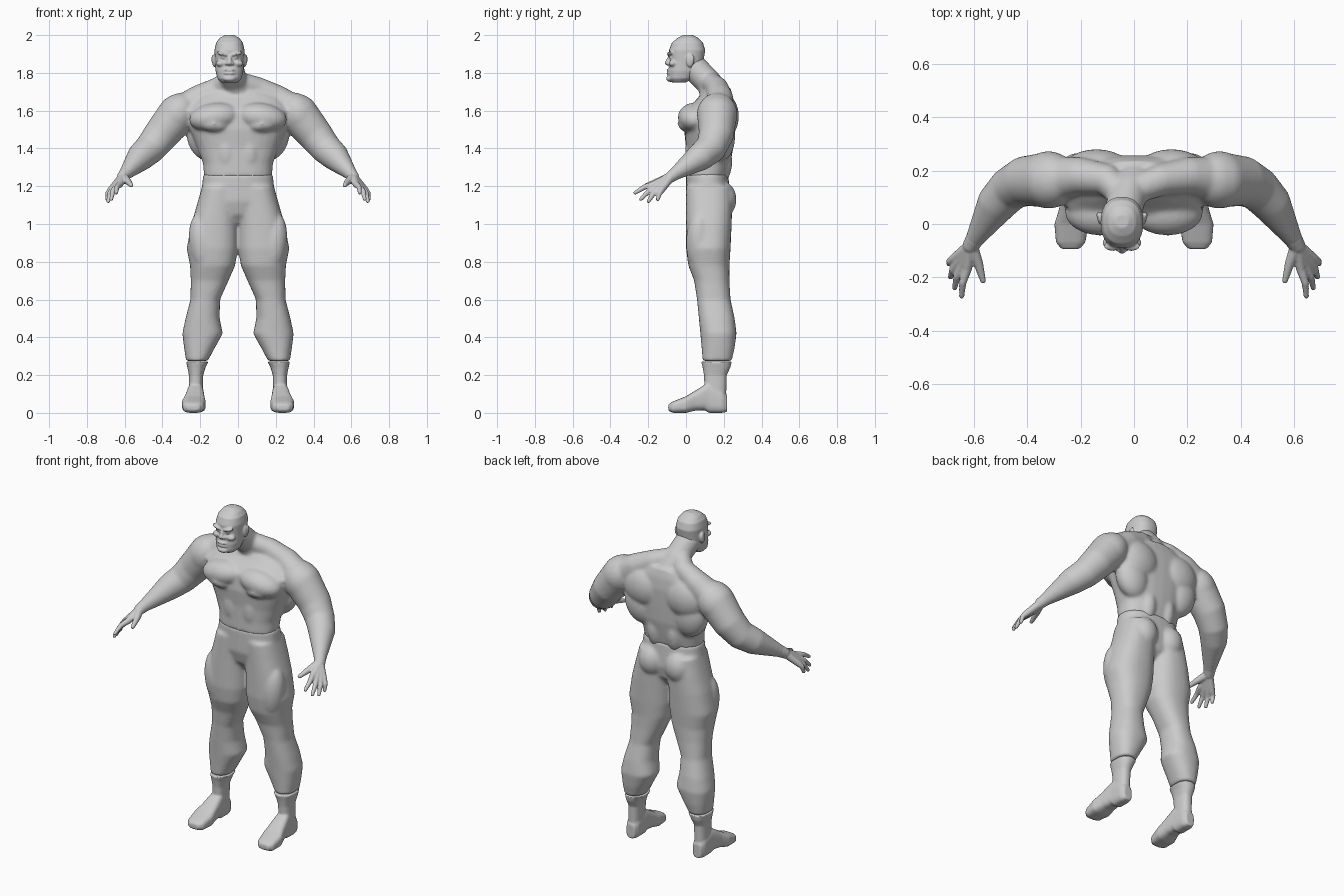
import bpy, bmesh, math
from mathutils import Vector, Matrix

if "Cube" in bpy.data.objects:
    bpy.data.objects.remove(bpy.data.objects["Cube"], do_unlink=True)

COLOUR = (.6, .6, .6, 1)
grey = bpy.data.materials.new("clay grey")
grey.use_nodes = True
grey.diffuse_color = COLOUR
grey.node_tree.nodes["Principled BSDF"].inputs["Base Color"].default_value = COLOUR
SIDES = 28
ANGLES = [math.tau * i / SIDES for i in range(SIDES)]


def rounded(value, power):
    """Squash a sine or cosine so that an ellipse becomes slightly boxy."""
    return math.copysign(abs(value) ** power, value)


def skin(bm, rings):
    """Join rings of points into a closed tube."""
    loops = [[bm.verts.new(point) for point in ring] for ring in rings]
    for lower, upper in zip(loops, loops[1:]):
        for i in range(SIDES):
            j = (i + 1) % SIDES
            bm.faces.new((lower[i], lower[j], upper[j], upper[i]))
    bm.faces.new(loops[0])
    bm.faces.new(loops[-1])


def level(height, inner, outer, front, back, side=1, power=.85):
    """Horizontal cross-section of a body part."""
    middle, half = (inner + outer) / 2, (outer - inner) / 2
    centre, depth = (front + back) / 2, (back - front) / 2
    return [(side * (middle + half * rounded(math.cos(a), power)),
             centre + depth * rounded(math.sin(a), power), height) for a in ANGLES]


def wide_level(height, half, front, back, middle=0):
    """Horizontal cross-section that is the same on both sides."""
    return level(height, middle - half, middle + half, front, back)


def upright(along, half, bottom, top, middle, side):
    """Upright cross-section of a foot."""
    centre, rise = (bottom + top) / 2, (top - bottom) / 2
    return [(side * (middle + half * rounded(math.cos(a), .65)), along,
             centre + rise * rounded(math.sin(a), .65)) for a in ANGLES]


def ball(bm, at, size, side=1, tilt=0):
    """Ellipsoid muscle, tilted about the front-to-back axis."""
    place = Matrix.Translation((side * at[0], at[1], at[2]))
    turn = Matrix.Rotation(side * tilt, 4, "Y")
    bmesh.ops.create_uvsphere(bm, u_segments=24, v_segments=16, radius=1,
                              matrix=place @ turn @ Matrix.Diagonal((*size, 1)))


def limb(bm, joints, radii, side=1):
    """Round tapered limb through the joints, with domed ends."""
    points = [Vector((side * x, y, z)) for x, y, z in joints]
    rings = []
    for i, (point, radius) in enumerate(zip(points, radii)):
        before, after = points[max(i - 1, 0)], points[min(i + 1, len(points) - 1)]
        along = (after - before).normalized()
        across = along.orthogonal() if i == 0 else across - along * across.dot(along)
        across.normalize()
        other = along.cross(across)
        rings.append([point + (across * math.cos(a) + other * math.sin(a)) * radius for a in ANGLES])
    skin(bm, rings)
    for end in (0, -1):
        ball(bm, at=points[end], size=[radii[end]] * 3)


def finish(bm, name, voxel, smooth):
    """Fuse the overlapping volumes into one smooth surface."""
    bmesh.ops.recalc_face_normals(bm, faces=bm.faces)
    mesh = bpy.data.meshes.new(name)
    bm.to_mesh(mesh)
    bm.free()
    mesh.materials.append(grey)
    part = bpy.data.objects.new(name, mesh)
    bpy.context.collection.objects.link(part)
    bpy.ops.object.select_all(action="DESELECT")
    bpy.context.view_layer.objects.active = part
    part.select_set(True)
    fuse = part.modifiers.new("fuse", "REMESH")
    fuse.mode = "VOXEL"
    fuse.voxel_size = voxel
    soften = part.modifiers.new("soften", "SMOOTH")
    soften.factor = .5
    soften.iterations = smooth
    for modifier in ("fuse", "soften"):
        bpy.ops.object.modifier_apply(modifier=modifier)
    bpy.ops.object.shade_smooth()


# landmarks shared by neighbouring parts
HEAD_MIDDLE = -.045
skull_base = Vector((HEAD_MIDDLE, .03, 1.84))
neck = Vector((-.02, .12, 1.75))
neck_root = Vector((0, .17, 1.66))
shoulder = Vector((.32, .165, 1.58))
upper_arm = Vector((.41, .16, 1.47))
elbow = Vector((.465, .13, 1.4))
forearm = Vector((.515, .075, 1.355))
wrist = Vector((.595, -.055, 1.268))
palm = Vector((.61, -.08, 1.25))

# torso with neck and arms
bm = bmesh.new()
skin(bm, [wide_level(height=1.25, half=.18, front=0, back=.22),
          wide_level(height=1.32, half=.185, front=0, back=.235),
          wide_level(height=1.4, half=.215, front=0, back=.25),
          wide_level(height=1.5, half=.255, front=-.01, back=.255),
          wide_level(height=1.6, half=.28, front=0, back=.258),
          wide_level(height=1.67, half=.23, front=.065, back=.25),
          wide_level(height=1.72, half=.13, front=.1, back=.235)])
limb(bm, joints=(skull_base, neck, neck_root), radii=(.072, .07, .08))
for side in (1, -1):
    # trapezius
    collar = Vector((HEAD_MIDDLE * side, .11, 1.77))
    limb(bm, (collar, (.1, .165, 1.72), (.2, .18, 1.67), shoulder), radii=(.05, .06, .07, .09), side=side)
    # chest and belly
    ball(bm, at=(.125, .045, 1.565), size=(.135, .088, .075), side=side, tilt=.15)
    ball(bm, at=(.13, .02, 1.525), size=(.08, .06, .04), side=side, tilt=-.1)
    ball(bm, at=(.13, -.036, 1.53), size=(.01, .012, .01), side=side)
    ball(bm, at=(.06, .05, 1.38), size=(.06, .055, .12), side=side)
    # upper back, flank and lower back
    ball(bm, at=(.14, .2, 1.57), size=(.13, .08, .12), side=side)
    ball(bm, at=(.17, .185, 1.46), size=(.1, .075, .13), side=side, tilt=.3)
    ball(bm, at=(.065, .18, 1.33), size=(.055, .065, .12), side=side)
    # shoulder and arm
    ball(bm, at=shoulder, size=(.1, .108, .12), side=side, tilt=-.6)
    limb(bm, joints=(shoulder, upper_arm, elbow, forearm, wrist, palm),
         radii=(.105, .093, .083, .075, .036, .03), side=side)
finish(bm, "torso", voxel=.009, smooth=8)

# hands
index_knuckle, little_knuckle = Vector((.625, -.17, 1.21)), Vector((.674, -.13, 1.18))
index_tip, little_tip = Vector((.645, -.27, 1.165)), Vector((.692, -.15, 1.13))
reach, curl = Vector((.012, -.01, -.025)), Vector((.006, 0, .008))
for side, word in ((1, "left"), (-1, "right")):
    bm = bmesh.new()
    limb(bm, joints=(wrist, palm), radii=(.035, .031), side=side)
    for finger in range(4):
        share = finger / 3
        knuckle = index_knuckle.lerp(little_knuckle, share)
        tip = index_tip.lerp(little_tip, share) + reach * math.sin(math.pi * share)
        middle = knuckle.lerp(tip, .5) + curl
        limb(bm, joints=(palm, knuckle, middle, tip), radii=(.024, .018, .014, .01), side=side)
    limb(bm, joints=(palm, (.582, -.15, 1.225), (.565, -.212, 1.205)), radii=(.026, .018, .011), side=side)
    finish(bm, word + "_hand", voxel=.005, smooth=3)

# head
bm = bmesh.new()
skin(bm, [wide_level(height=1.75, half=.045, front=-.075, back=0, middle=HEAD_MIDDLE),
          wide_level(height=1.77, half=.064, front=-.092, back=.04, middle=HEAD_MIDDLE),
          wide_level(height=1.81, half=.074, front=-.094, back=.075, middle=HEAD_MIDDLE),
          wide_level(height=1.86, half=.077, front=-.086, back=.092, middle=HEAD_MIDDLE),
          wide_level(height=1.92, half=.08, front=-.09, back=.102, middle=HEAD_MIDDLE),
          wide_level(height=1.96, half=.071, front=-.075, back=.09, middle=HEAD_MIDDLE),
          wide_level(height=1.985, half=.052, front=-.045, back=.065, middle=HEAD_MIDDLE),
          wide_level(height=2, half=.025, front=-.015, back=.035, middle=HEAD_MIDDLE)])
# nose, lips and chin
limb(bm, joints=((HEAD_MIDDLE, -.084, 1.89), (HEAD_MIDDLE, -.098, 1.853)), radii=(.009, .014))
for lip in (1.815, 1.798):
    ball(bm, at=(HEAD_MIDDLE, -.09, lip), size=(.03, .014, .007))
ball(bm, at=(HEAD_MIDDLE, -.08, 1.77), size=(.035, .025, .018))
for side in (1, -1):
    # brow, cheek, nostril, eye and ear
    ball(bm, at=(HEAD_MIDDLE + side * .035, -.083, 1.9), size=(.034, .018, .01), tilt=-side / 4)
    ball(bm, at=(HEAD_MIDDLE + side * .045, -.07, 1.85), size=(.028, .022, .018))
    ball(bm, at=(HEAD_MIDDLE + side * .014, -.092, 1.85), size=(.011, .012, .009))
    ball(bm, at=(HEAD_MIDDLE + side * .033, -.08, 1.88), size=(.012, .01, .007))
    ball(bm, at=(HEAD_MIDDLE + side * .082, .022, 1.865), size=(.01, .022, .034))
    ball(bm, at=(HEAD_MIDDLE + side * .087, .033, 1.872), size=(.009, .012, .025))
finish(bm, "head", voxel=.005, smooth=3)

# trousers
bm = bmesh.new()
skin(bm, [wide_level(height=1.265, half=.184, front=0, back=.224),
          wide_level(height=1.12, half=.2, front=0, back=.235),
          wide_level(height=1.05, half=.15, front=.02, back=.22),
          wide_level(height=1, half=.06, front=.06, back=.18)])
for side in (1, -1):
    skin(bm, [level(height=1.2, inner=0, outer=.19, front=0, back=.24, side=side),
              level(height=1.1, inner=0, outer=.218, front=0, back=.245, side=side),
              level(height=1, inner=0, outer=.247, front=0, back=.242, side=side),
              level(height=.87, inner=0, outer=.272, front=0, back=.236, side=side),
              level(height=.78, inner=.015, outer=.254, front=.012, back=.23, side=side),
              level(height=.7, inner=.05, outer=.25, front=.043, back=.23, side=side),
              level(height=.6, inner=.095, outer=.252, front=.058, back=.236, side=side),
              level(height=.5, inner=.097, outer=.278, front=.068, back=.258, side=side),
              level(height=.42, inner=.08, outer=.295, front=.076, back=.268, side=side),
              level(height=.34, inner=.125, outer=.285, front=.083, back=.257, side=side),
              level(height=.275, inner=.16, outer=.275, front=.088, back=.242, side=side)])
    # buttock, thigh and knee
    ball(bm, at=(.09, .18, 1.13), size=(.085, .088, .1), side=side)
    ball(bm, at=(.19, .07, .9), size=(.07, .07, .16), side=side, tilt=.1)
    ball(bm, at=(.175, .1, .63), size=(.05, .045, .06), side=side)
finish(bm, "trousers", voxel=.009, smooth=8)

# boots
for side, word in ((1, "left"), (-1, "right")):
    bm = bmesh.new()
    skin(bm, [level(height=.06, inner=.188, outer=.262, front=.1, back=.212, side=side),
              level(height=.2, inner=.184, outer=.26, front=.095, back=.216, side=side),
              level(height=.24, inner=.172, outer=.268, front=.088, back=.235, side=side),
              level(height=.272, inner=.155, outer=.275, front=.08, back=.242, side=side)])
    skin(bm, [upright(along=-.094, half=.033, bottom=.012, top=.045, middle=.238, side=side),
              upright(along=-.07, half=.055, bottom=0, top=.06, middle=.237, side=side),
              upright(along=0, half=.064, bottom=0, top=.088, middle=.234, side=side),
              upright(along=.05, half=.053, bottom=.012, top=.118, middle=.229, side=side),
              upright(along=.1, half=.046, bottom=.014, top=.15, middle=.226, side=side),
              upright(along=.12, half=.043, bottom=0, top=.16, middle=.225, side=side),
              upright(along=.19, half=.04, bottom=0, top=.12, middle=.225, side=side),
              upright(along=.218, half=.027, bottom=.005, top=.09, middle=.225, side=side)])
    finish(bm, word + "_boot", voxel=.006, smooth=5)
